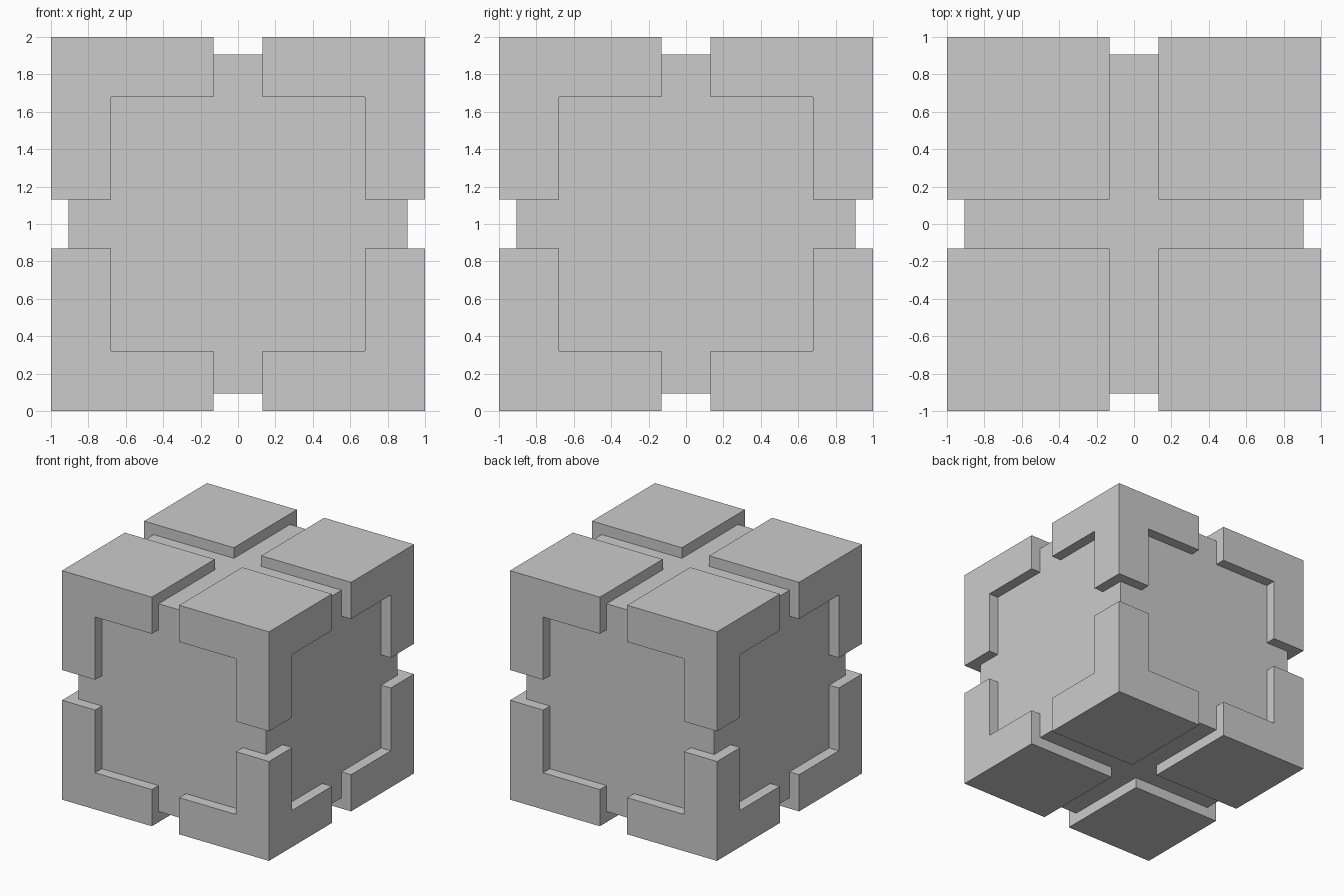
import bpy, bmesh
from itertools import product
from mathutils import Vector

if "Cube" in bpy.data.objects:
    bpy.data.objects.remove(bpy.data.objects["Cube"])

GAP, NOTCH, CORE = 0.132, 0.68, 0.907
CENTRE = (0, 0, 1)

# Inner core cube
bpy.ops.mesh.primitive_cube_add(size=2 * CORE, location=CENTRE)
bpy.context.object.name = "core"

# Corner block on a small grid of cells; the notched side cells are left out
stops = [GAP, NOTCH, CORE, 1.0]
notches = {(0, 2, 0), (2, 0, 0)}
cells = set(product(range(3), repeat=3)) - notches

bm = bmesh.new()
for cell in cells:
    for axis, side in product(range(3), (0, 1)):
        neighbour = list(cell)
        neighbour[axis] += 2 * side - 1
        if tuple(neighbour) in cells:
            continue
        u, v = (axis + 1) % 3, (axis + 2) % 3
        quad = []
        for du, dv in ((0, 0), (1, 0), (1, 1), (0, 1)):
            p = Vector()
            p[axis] = stops[cell[axis] + side]
            p[u] = stops[cell[u] + du]
            p[v] = stops[cell[v] + dv]
            quad.append(bm.verts.new(p))
        bm.faces.new(quad if side else quad[::-1])
bmesh.ops.remove_doubles(bm, verts=bm.verts, dist=1e-4)
bmesh.ops.dissolve_limit(bm, angle_limit=0.01, verts=bm.verts, edges=bm.edges)
bmesh.ops.recalc_face_normals(bm, faces=bm.faces)
mesh = bpy.data.meshes.new("corner_blocks")
bm.to_mesh(mesh)
bm.free()

# Mirror to all eight corners
corners = bpy.data.objects.new("corner_blocks", mesh)
corners.location = CENTRE
bpy.context.collection.objects.link(corners)
mirror = corners.modifiers.new("mirror_corners", 'MIRROR')
mirror.use_axis = (True, True, True)
mirror.use_mirror_merge = False
